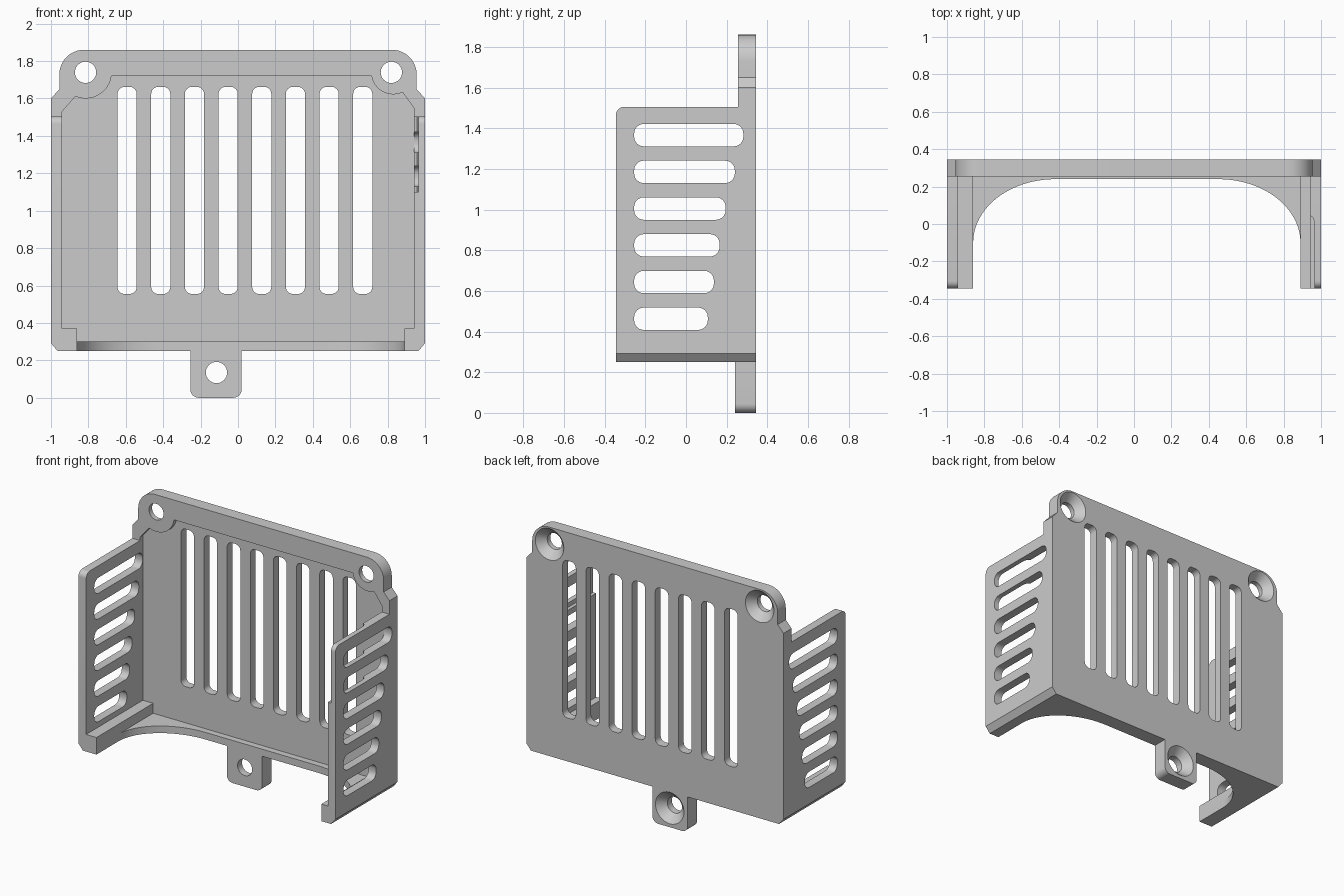
import bpy, bmesh
from math import sin, cos, radians

if "Cube" in bpy.data.objects:
    bpy.data.objects.remove(bpy.data.objects["Cube"])


def arc(cx, cy, rx, a0, a1, ry=None, n=12):
    ry = rx if ry is None else ry
    angs = [radians(a0 + (a1 - a0) * i / n) for i in range(n + 1)]
    return [(cx + rx * cos(a), cy + ry * sin(a)) for a in angs]


def rounded(x0, x1, y0, y1, r):
    return (arc(x1 - r, y0 + r, r, -90, 0, n=6) + arc(x1 - r, y1 - r, r, 0, 90, n=6)
            + arc(x0 + r, y1 - r, r, 90, 180, n=6) + arc(x0 + r, y0 + r, r, 180, 270, n=6))


def place(p, axis, t):
    a, b = p
    return {'x': (t, a, b), 'y': (a, t, b), 'z': (a, b, t)}[axis]


def loft(name, rings):
    """Closed solid through a list of matching rings."""
    bm = bmesh.new()
    rows = [[bm.verts.new(v) for v in ring] for ring in rings]
    n = len(rows[0])
    for a, b in zip(rows, rows[1:]):
        for i in range(n):
            bm.faces.new((a[i], a[(i + 1) % n], b[(i + 1) % n], b[i]))
    bm.faces.new(rows[0])
    bm.faces.new(rows[-1])
    bmesh.ops.recalc_face_normals(bm, faces=bm.faces)
    me = bpy.data.meshes.new(name)
    bm.to_mesh(me)
    bm.free()
    ob = bpy.data.objects.new(name, me)
    bpy.context.collection.objects.link(ob)
    return ob


def prism(name, pts, axis, lo, hi):
    return loft(name, [[place(p, axis, t) for p in pts] for t in (lo, hi)])


# Full outer block with mounting tab and rounded top ears
outline = ([(-0.965, 0.25), (-0.255, 0.25)] + arc(-0.21, 0.045, 0.045, 180, 270, n=8)
           + arc(-0.025, 0.045, 0.045, 270, 360, n=8)
           + [(0.02, 0.25), (0.965, 0.25), (1, 0.292), (1, 1.60), (0.955, 1.65)]
           + arc(0.825, 1.73, 0.13, 0, 90) + arc(-0.825, 1.73, 0.13, 90, 180)
           + [(-0.955, 1.65), (-1, 1.60), (-1, 0.292)])
body = prism("vented_cover", outline, 'y', -0.345, 0.345)
cutters = []

# Space above the side walls, rounding their front corners
top = ([(-0.5, 2), (-0.5, 1.465)] + arc(-0.305, 1.465, 0.04, 180, 90, n=8)
       + [(0.255, 1.505), (0.255, 2)])
cutters.append(prism("top_cut", top, 'x', -1.2, 1.2))

# Main cavity, leaving bosses around the upper screw holes
cavity = ([(-0.86, 0.30), (0.89, 0.30), (0.89, 0.37), (0.94, 0.37), (0.94, 1.55)]
          + arc(0.83, 1.74, 0.118, 295, 190) + arc(-0.815, 1.74, 0.14, -8, -113)
          + [(-0.94, 1.53), (-0.94, 0.37), (-0.86, 0.37)])
cutters.append(prism("cavity_cut", cavity, 'y', -0.6, 0.285))

# Arched opening in the floor, also trims the tab to plate depth
arch = ([(0.89, -0.6)] + arc(0.45, -0.10, 0.44, 0, 90, 0.34, 20)
        + arc(-0.42, -0.10, 0.44, 90, 180, 0.34, 20) + [(-0.86, -0.6)])
cutters.append(prism("arch_cut", arch, 'z', -0.1, 0.34))

# Thinned upper front of the right wall
thin = [(0.9, -0.6), (0.965, -0.6), (0.965, 0.01), (0.957, 0.035), (0.935, 0.05), (0.9, 0.05)]
cutters.append(prism("thin_wall_cut", thin, 'z', 1.10, 1.7))

# Vertical back vents
for i in range(8):
    x = -0.593 + 0.18 * i
    cutters.append(prism("back_vent_cut", rounded(x - 0.051, x + 0.051, 0.555, 1.662, 0.037),
                         'y', 0.1, 0.5))

# Side vents through both walls, shorter towards the bottom
for i, y1 in enumerate((0.282, 0.24, 0.195, 0.165, 0.137, 0.107)):
    z = 1.366 - 0.1806 * i
    cutters.append(prism("side_vent_cut", rounded(-0.255, y1, z - 0.055, z + 0.055, 0.047),
                         'x', -1.2, 1.2))

# Countersunk screw holes
for x, z in ((-0.815, 1.74), (0.82, 1.74), (-0.115, 0.135)):
    rings = [[place(p, 'y', y) for p in arc(x, z, r, 0, 360 - 360 / 32, n=31)]
             for y, r in ((0.1, 0.057), (0.29, 0.057), (0.40, 0.165))]
    cutters.append(loft("screw_hole_cut", rings))

# Carve everything, then remove the cutters
bpy.context.view_layer.objects.active = body
body.select_set(True)
for c in cutters:
    c.hide_render = True
    m = body.modifiers.new("cut", 'BOOLEAN')
    m.operation = 'DIFFERENCE'
    m.solver = 'EXACT'
    m.object = c
    bpy.ops.object.modifier_apply(modifier=m.name)
    bpy.data.objects.remove(c, do_unlink=True)
bpy.ops.object.shade_smooth_by_angle(angle=radians(25))
